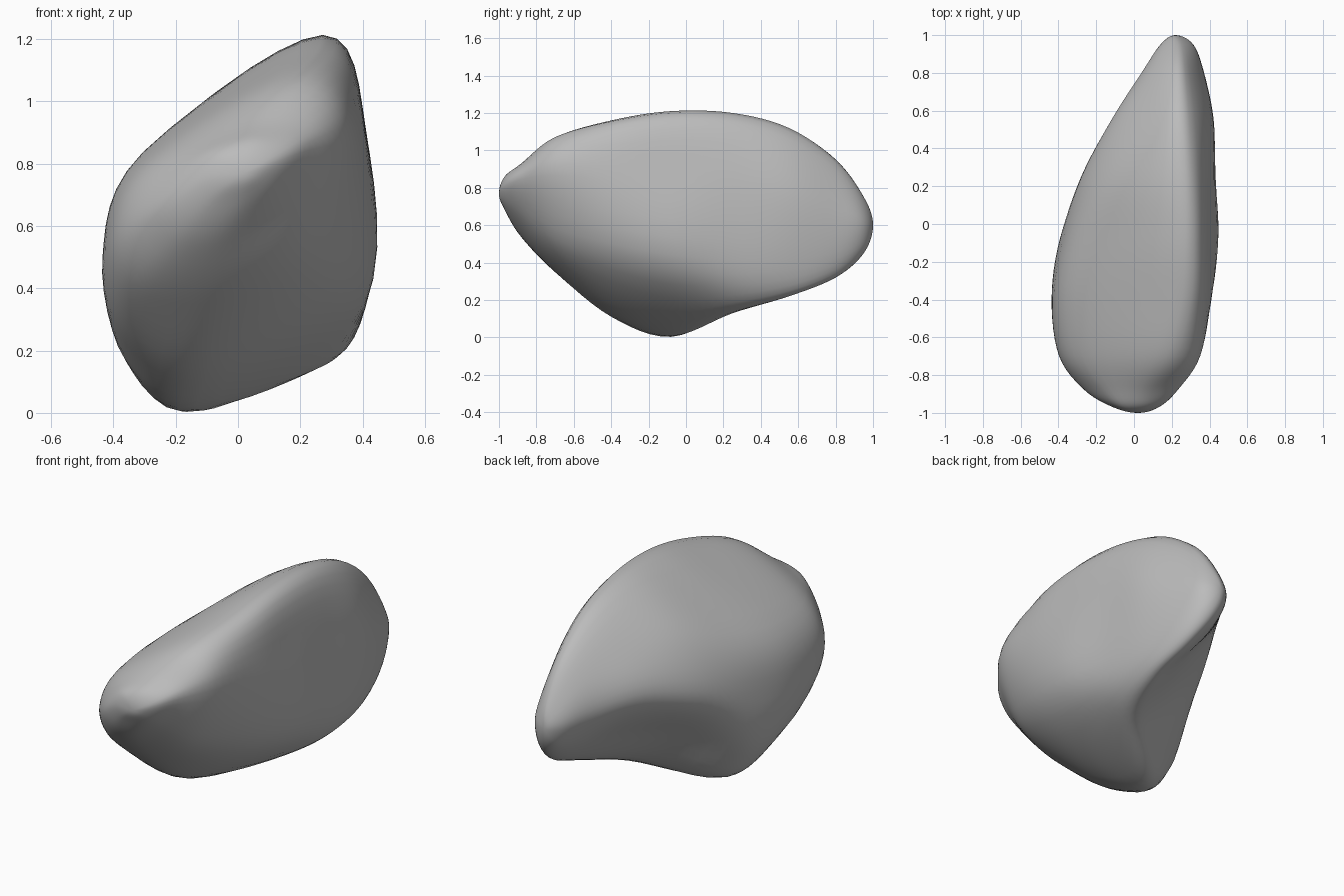
import bpy
import bmesh
from mathutils import Vector

# Remove the default cube
default = bpy.data.objects.get("Cube")
if default:
    bpy.data.objects.remove(default, do_unlink=True)

# Stone colour
stone = bpy.data.materials.new("stone_grey")
stone.use_nodes = True
grey = (0.5, 0.5, 0.5, 1)
stone.diffuse_color = grey
stone.node_tree.nodes["Principled BSDF"].inputs["Base Color"].default_value = grey

# Cross-sections along y: left edge, roof, ridge, right face, lower right, keel, lower left
SECTIONS = [
    (-.97, (-.11, .75), (-.06, .83), (.05, .86), (.13, .82), (.09, .74), (.01, .69), (-.08, .69)),
    (-.88, (-.26, .66), (-.15, .83), (.07, .93), (.23, .87), (.14, .67), (-.04, .55), (-.2, .55)),
    (-.7, (-.395, .58), (-.27, .82), (.17, 1.07), (.35, .92), (.23, .53), (-.06, .36), (-.32, .39)),
    (-.4, (-.435, .5), (-.31, .83), (.25, 1.16), (.4, .91), (.34, .43), (-.1, .12), (-.36, .22)),
    (-.08, (-.39, .5), (-.26, .87), (.27, 1.21), (.41, .91), (.4, .36), (-.11, .008), (-.33, .17)),
    (.25, (-.28, .61), (-.12, .96), (.27, 1.2), (.41, .9), (.41, .34), (.2, .13), (-.07, .35)),
    (.55, (-.12, .68), (0, .93), (.26, 1.12), (.41, .81), (.4, .36), (.3, .22), (.08, .42)),
    (.8, (.04, .65), (.1, .83), (.25, .95), (.36, .7), (.36, .42), (.29, .32), (.14, .45)),
    (.95, (.14, .61), (.17, .7), (.24, .75), (.31, .63), (.3, .5), (.25, .45), (.18, .5)),
]
FRONT_TIP = Vector((.02, -1, .77))
BACK_TIP = Vector((.22, 1, .6))
STEPS = 6


def spline(a, b, c, d, t):
    """Smooth curve between b and c."""
    return b + (c - a) * (t / 2) + (a * 2 - b * 5 + c * 4 - d) * (t * t / 2) \
        + (b * 3 - a - c * 3 + d) * (t ** 3 / 2)


def round_ring(points):
    """Closed smooth ring through the points."""
    n = len(points)
    return [spline(points[i - 1], points[i], points[(i + 1) % n], points[(i + 2) % n], s / STEPS)
            for i in range(n) for s in range(STEPS)]


def opposite(ring):
    """The same ring turned half way, so that a tip closes roundly."""
    half = len(ring) // 2
    return ring[half:] + ring[:half]


# Smooth rings, closed by a tip at each end
rings = [round_ring([Vector((x, y, z)) for x, z in pts]) for y, *pts in SECTIONS]
size = len(rings[0])
rings = [opposite(rings[0]), [FRONT_TIP] * size, *rings, [BACK_TIP] * size, opposite(rings[-1])]

# Loft between the rings
loft = []
for k in range(len(rings) - 3):
    for s in range(STEPS):
        loft.append([spline(*column, s / STEPS) for column in zip(*rings[k:k + 4])])
loft.append(rings[-2])

# Boulder mesh
bm = bmesh.new()
grid = [[bm.verts.new(p) for p in ring] for ring in loft]
for near, far in zip(grid, grid[1:]):
    for i in range(size):
        bm.faces.new((near[i - 1], near[i], far[i], far[i - 1]))
bmesh.ops.remove_doubles(bm, verts=bm.verts, dist=0.0005)
bmesh.ops.recalc_face_normals(bm, faces=bm.faces)
for face in bm.faces:
    face.smooth = True

mesh = bpy.data.meshes.new("boulder")
bm.to_mesh(mesh)
bm.free()
mesh.materials.append(stone)
boulder = bpy.data.objects.new("boulder", mesh)
bpy.context.collection.objects.link(boulder)
